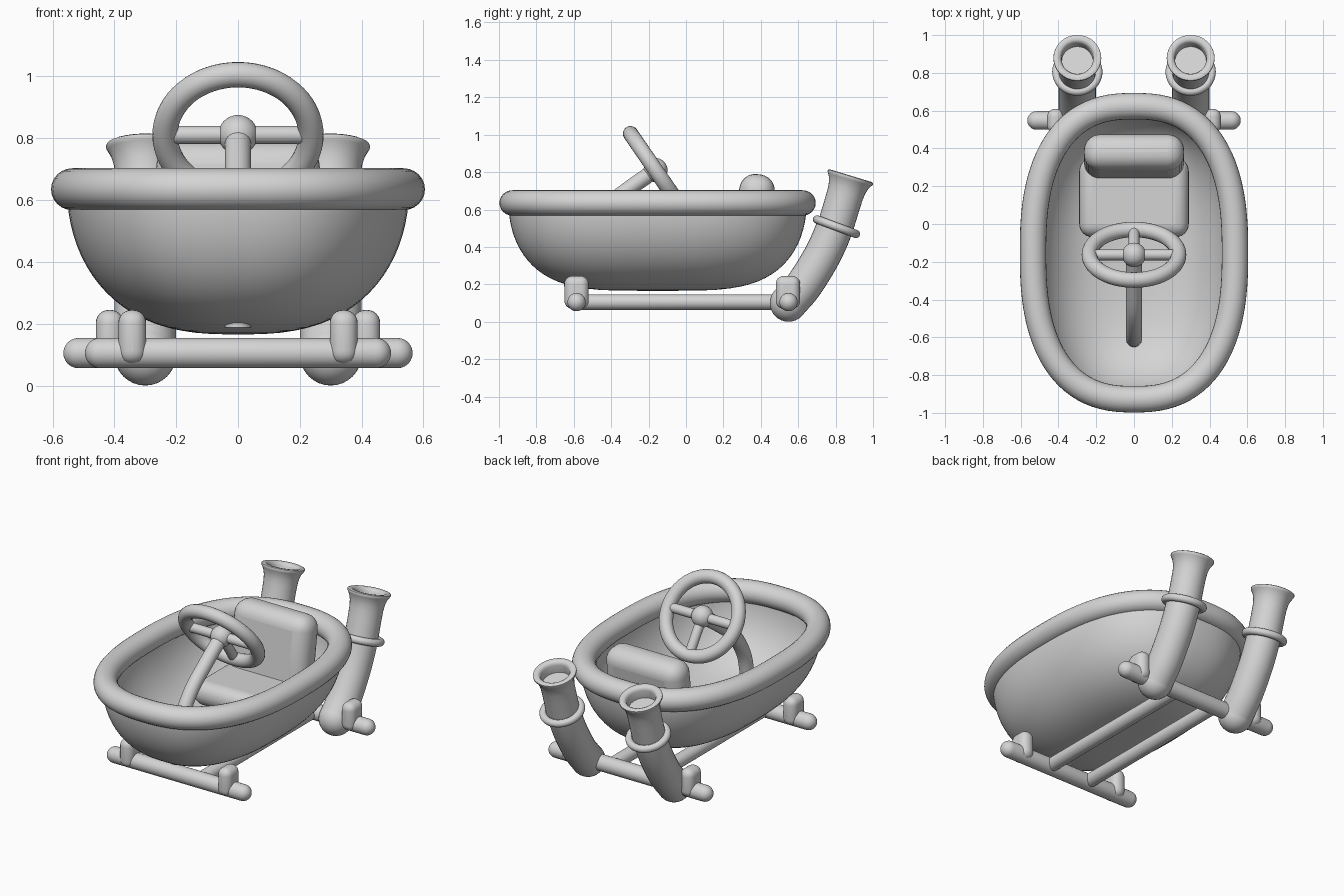
import bpy, bmesh, math
from mathutils import Vector, Matrix

if "Cube" in bpy.data.objects:
    bpy.data.objects.remove(bpy.data.objects["Cube"])

grey = bpy.data.materials.new("light grey")
grey.diffuse_color = (0.66, 0.66, 0.66, 1)
grey.use_nodes = True
grey.node_tree.nodes["Principled BSDF"].inputs["Base Color"].default_value = grey.diffuse_color


def loft(name, rings, caps=True, closed=False, angle=40):
    """Skin a list of rings (equal point counts) into a mesh object."""
    bm = bmesh.new()
    vr = [[bm.verts.new(p) for p in r] for r in rings]
    n = len(vr[0])
    pairs = list(zip(vr, vr[1:])) + ([(vr[-1], vr[0])] if closed else [])
    for a, b in pairs:
        for i in range(n):
            j = (i + 1) % n
            bm.faces.new((a[i], a[j], b[j], b[i]))
    if caps and not closed:
        bm.faces.new(vr[0])
        bm.faces.new(vr[-1])
    bmesh.ops.recalc_face_normals(bm, faces=bm.faces)
    me = bpy.data.meshes.new(name)
    bm.to_mesh(me)
    bm.free()
    ob = bpy.data.objects.new(name, me)
    bpy.context.collection.objects.link(ob)
    return finish(ob, angle)


def finish(ob, angle=40):
    ob.data.materials.append(grey)
    bpy.ops.object.select_all(action='DESELECT')
    ob.select_set(True)
    bpy.context.view_layer.objects.active = ob
    bpy.ops.object.shade_smooth_by_angle(angle=math.radians(angle))
    return ob


def lathe(name, profile, origin, axis, n=32):
    """Revolve (radius, height) points about an axis through origin."""
    q = Vector(axis).to_track_quat('Z', 'Y')
    o = Vector(origin)
    rings = [[o + q @ Vector((r * math.cos(2 * math.pi * i / n), r * math.sin(2 * math.pi * i / n), h))
              for i in range(n)] for r, h in profile]
    return loft(name, rings)


def capsule(name, p0, p1, r):
    p0, p1 = Vector(p0), Vector(p1)
    L = (p1 - p0).length
    arc = [math.radians(d) for d in (3, 15, 30, 45, 60, 75, 90)]
    prof = [(r * math.sin(a), r - r * math.cos(a)) for a in arc]
    prof += [(rr, L - h) for rr, h in reversed(prof)]
    return lathe(name, prof, p0, p1 - p0)


def tube_yz(name, x, pts, r, n=28, sub=6):
    """Round tube along a smooth path in the plane of constant x."""
    P = [Vector((x, y, z)) for y, z in pts]
    P = [2 * P[0] - P[1]] + P + [2 * P[-1] - P[-2]]
    path = []
    for i in range(1, len(P) - 2):
        a, b, c, d = P[i - 1:i + 3]
        for k in range(sub):
            t = k / sub
            path.append(0.5 * (2 * b + (c - a) * t + (2 * a - 5 * b + 4 * c - d) * t * t
                               + (3 * b - a - 3 * c + d) * t ** 3))
    path.append(P[-2])
    X = Vector((1, 0, 0))
    rings = []
    for i, p in enumerate(path):
        t = (path[min(i + 1, len(path) - 1)] - path[max(i - 1, 0)]).normalized()
        u = t.cross(X)
        rings.append([p + r * (math.cos(2 * math.pi * k / n) * X + math.sin(2 * math.pi * k / n) * u)
                      for k in range(n)])
    return loft(name, rings)


def rounded_box(name, loc, size, bevel, rot_x=0):
    bpy.ops.mesh.primitive_cube_add(size=1, location=loc, rotation=(rot_x, 0, 0))
    ob = bpy.context.object
    ob.name = name
    ob.scale = size
    bpy.ops.object.transform_apply(location=False, rotation=False, scale=True)
    m = ob.modifiers.new("round", 'BEVEL')
    m.width, m.segments = bevel, 6
    return finish(ob, 60)


def ring(name, loc, axis, major, minor):
    bpy.ops.mesh.primitive_torus_add(major_segments=64, minor_segments=20, major_radius=major, minor_radius=minor,
                                     location=loc, rotation=Vector(axis).to_track_quat('Z', 'Y').to_euler())
    ob = bpy.context.object
    ob.name = name
    return finish(ob, 60)


def ball(name, loc, r):
    bpy.ops.mesh.primitive_uv_sphere_add(segments=32, ring_count=16, radius=r, location=loc)
    ob = bpy.context.object
    ob.name = name
    return finish(ob, 60)


# Tub outline: a superellipse
CY, N, POW = -0.152, 96, 2.5


def outline(a, b, t):
    c, s = math.cos(t), math.sin(t)
    return Vector((a * math.copysign(abs(c) ** (2 / POW), c), b * math.copysign(abs(s) ** (2 / POW), s), 0))


angles = [2 * math.pi * (i + 0.5) / N for i in range(N)]

# Tub shell: outer wall up from the floor, inner wall back down
steps = [0.001] + [math.pi / 2 * k / 20 for k in range(1, 21)]
wall = [(math.sqrt(math.sin(a)), .165 + .465 * (1 - math.cos(a))) for a in steps]


def shell_ring(s, z, a, b):
    return [outline(a * s ** 1.5, b * s, t) + Vector((0, CY, z)) for t in angles]


rings = [shell_ring(s, z, .553, .797) for s, z in wall]
rings += [shell_ring(s, z + .035 * (.63 - z) / .465, .51, .75) for s, z in reversed(wall)]
loft("tub", rings)

# Rolled rim
rim = []
for t in angles:
    p = outline(.535, .776, t)
    nrm = Vector((math.copysign(abs(p.x / .535) ** (POW - 1) / .535, p.x),
                  math.copysign(abs(p.y / .776) ** (POW - 1) / .776, p.y), 0)).normalized()
    rim.append([p + Vector((0, CY, .635)) + nrm * .07 * math.cos(a) + Vector((0, 0, .068 * math.sin(a)))
                for a in [2 * math.pi * k / 24 for k in range(24)]])
loft("tub_rim", rim, closed=True)

# Seat
rounded_box("seat_cushion", (0, .14, .335), (.58, .42, .15), .07)
rounded_box("seat_back", (0, .358, .55), (.53, .19, .48), .085, math.radians(-8))

# Steering wheel, hub, spokes and column
hub = Vector((0, -.163, .811))
normal = Vector((0, .824, .566))
down = Vector((0, .566, -.824))
ring("steering_wheel", hub, normal, .236, .041)
ball("steering_hub", hub, .064)
capsule("spoke_cross", hub + Vector((-.235, 0, 0)), hub + Vector((.235, 0, 0)), .029)
capsule("spoke_lower", hub, hub + down * .235, .029)
tube_yz("steering_column", 0, [(-.163, .811), (-.32, .70), (-.47, .58), (-.57, .43), (-.605, .3), (-.61, .187)], .042)

# Axles
capsule("front_axle", (-.495, -.585, .105), (.495, -.585, .105), .049)
capsule("rear_axle", (-.565, .548, .105), (.565, .548, .105), .049)

for side, s in (("left", -1), ("right", 1)):
    # Chassis rails and axle brackets
    capsule(side + "_rail", (s * .142, -.6, .105), (s * .142, .56, .105), .041)
    rounded_box(side + "_front_bracket", (s * .342, -.585, .157), (.09, .13, .175), .042)
    rounded_box(side + "_rear_bracket", (s * .415, .545, .157), (.09, .13, .175), .042)
    # Exhaust pipe, collar ring and flared mouth
    x = s * .30
    ball(side + "_pipe_elbow", (x, .548, .1), .1)
    tube_yz(side + "_pipe", x, [(.548, .1), (.63, .195), (.715, .33), (.765, .43), (.803, .525)], .099)
    ring(side + "_pipe_collar", (x, .805, .508), (0, .35, .937), .111, .022)
    lathe(side + "_pipe_mouth",
          [(.097, 0), (.097, .12), (.098, .18), (.102, .215), (.111, .245), (.121, .262), (.127, .272),
           (.126, .28), (.118, .284), (.1, .283), (.09, .276), (.084, .262), (.083, .21)],
          (x, .799, .509), (0, .29, .957))
